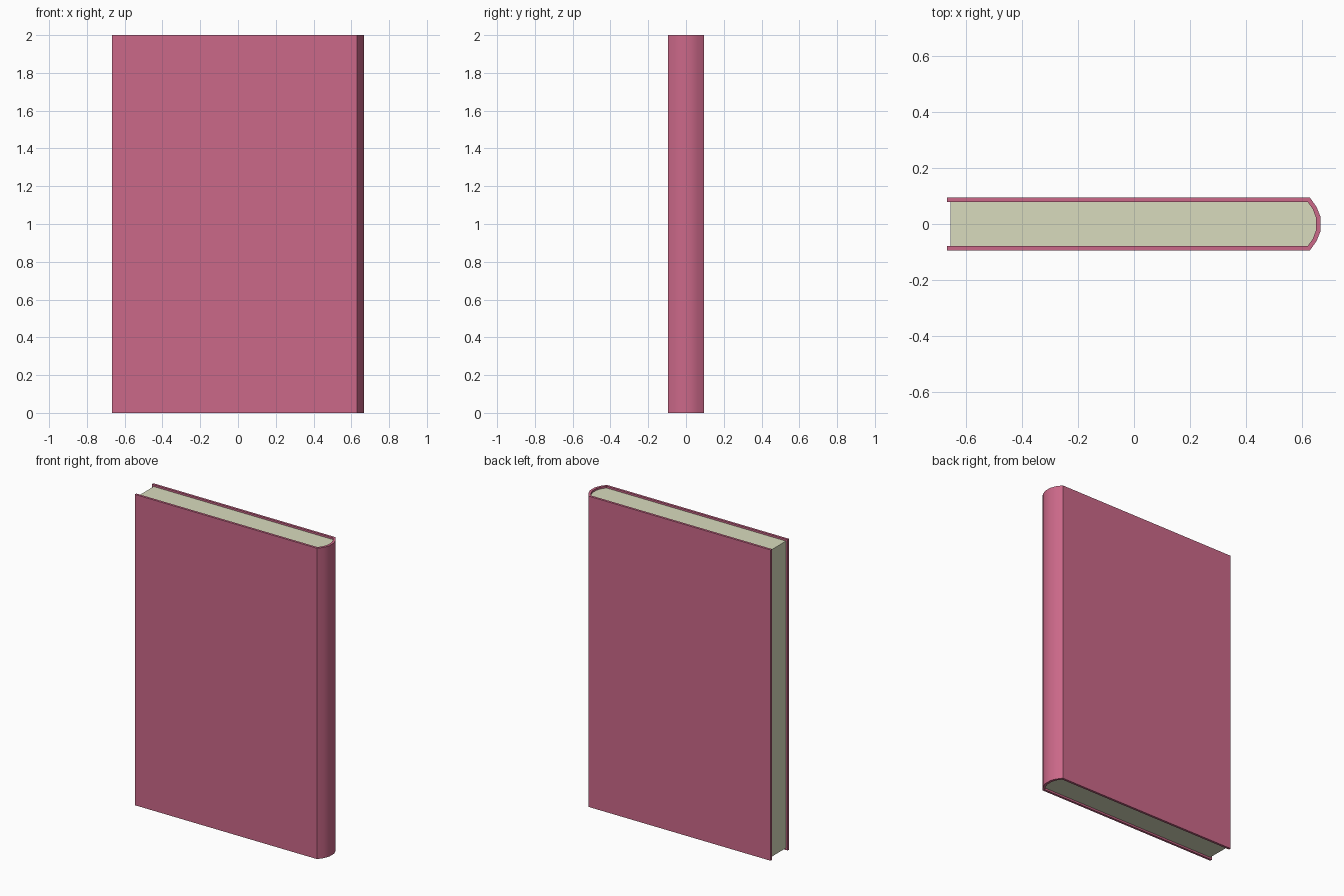
import bpy, bmesh
from math import radians

if "Cube" in bpy.data.objects:
    bpy.data.objects.remove(bpy.data.objects["Cube"])


def material(name, color):
    mat = bpy.data.materials.new(name)
    mat.diffuse_color = (*color, 1)
    mat.use_nodes = True
    mat.node_tree.nodes["Principled BSDF"].inputs["Base Color"].default_value = mat.diffuse_color
    return mat


def mirrored(half):
    """Complete a half profile (y > 0) with its reflection across y = 0."""
    return half + [(x, -y) for x, y in reversed(half)]


def extrude_profile(name, profile, z0, z1, mat):
    bm = bmesh.new()
    face = bm.faces.new([bm.verts.new((x, y, z0)) for x, y in profile])
    new = bmesh.ops.extrude_face_region(bm, geom=[face], use_keep_orig=True)
    verts = [g for g in new["geom"] if isinstance(g, bmesh.types.BMVert)]
    bmesh.ops.translate(bm, verts=verts, vec=(0, 0, z1 - z0))
    bmesh.ops.recalc_face_normals(bm, faces=bm.faces)
    mesh = bpy.data.meshes.new(name)
    bm.to_mesh(mesh)
    bm.free()
    obj = bpy.data.objects.new(name, mesh)
    bpy.context.collection.objects.link(obj)
    mesh.materials.append(mat)
    # Smooth the curved spine, keep the board and rim edges sharp
    bpy.ops.object.select_all(action="DESELECT")
    obj.select_set(True)
    bpy.context.view_layer.objects.active = obj
    bpy.ops.object.shade_smooth_by_angle(angle=radians(30))
    return obj


RED = material("cover_pink", (0.60, 0.14, 0.25))
PAPER = material("paper_cream", (0.69, 0.71, 0.51))

# Cover: two boards joined by a rounded spine, one continuous U profile
outer = [(-0.668, 0.094), (0.629, 0.094), (0.653, 0.060), (0.667, 0.025)]
inner = [(-0.668, 0.079), (0.621, 0.079), (0.639, 0.053), (0.651, 0.022)]
extrude_profile("cover", mirrored(outer) + mirrored(inner)[::-1], 0, 2, RED)

# Page block: fills the cover, set back slightly at top, bottom and fore edge
pages = [(-0.656, 0.079)] + inner[1:]
extrude_profile("page_block", mirrored(pages), 0.012, 1.988, PAPER)
